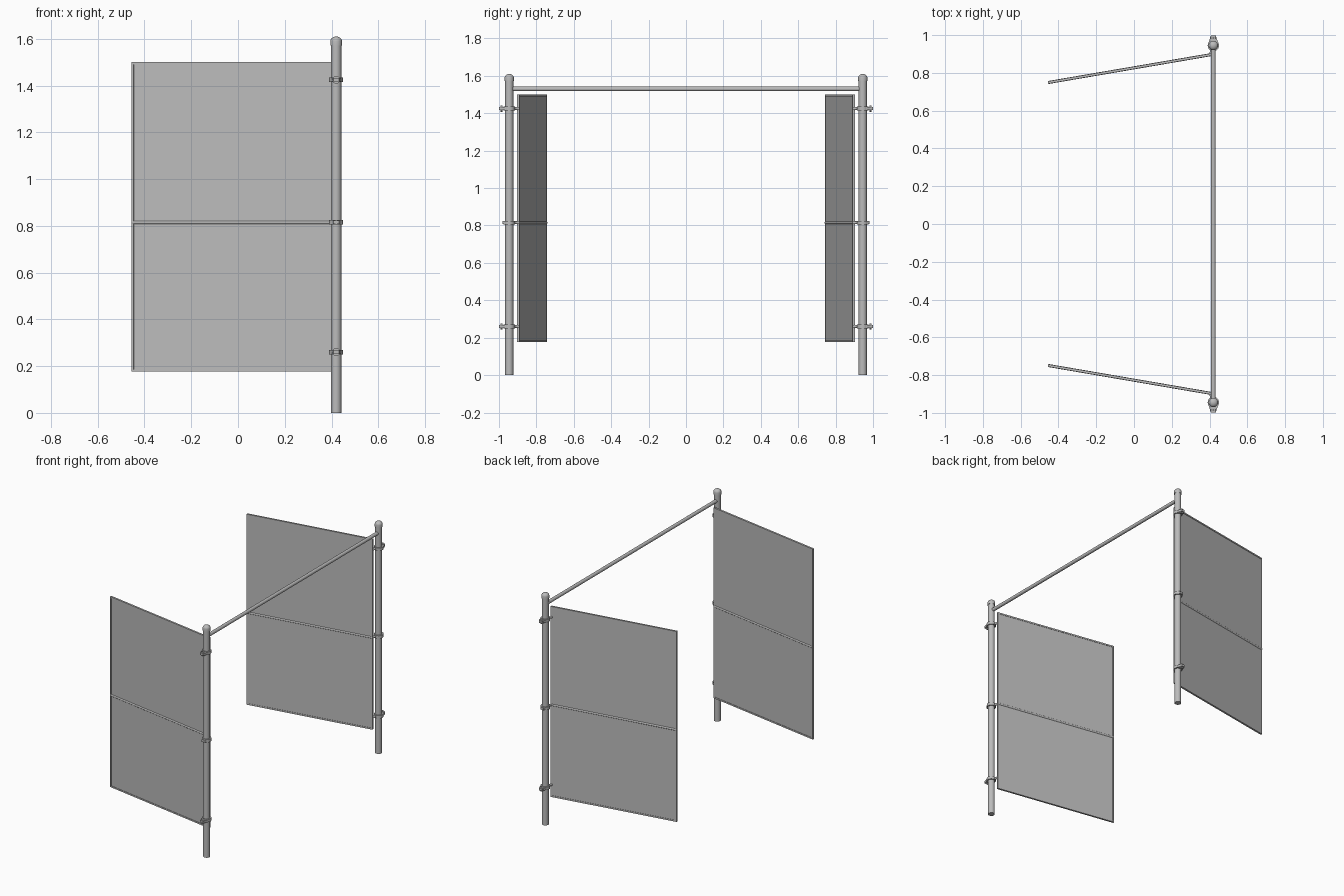
import bpy, math
from mathutils import Vector

cube = bpy.data.objects.get("Cube")
if cube:
    bpy.data.objects.remove(cube, do_unlink=True)

steel = bpy.data.materials.new("galvanised grey")
steel.use_nodes = True
GREY = (0.5, 0.5, 0.5, 1)
steel.diffuse_color = GREY
steel.node_tree.nodes["Principled BSDF"].inputs["Base Color"].default_value = GREY

POST_X, POST_Y = 0.42, 0.945
BOTTOM, TOP, MIDDLE = 0.176, 1.5, 0.815


def finish(name, smooth=False):
    ob = bpy.context.object
    ob.name = name
    ob.data.materials.append(steel)
    if smooth:
        bpy.ops.object.shade_smooth_by_angle(angle=math.radians(40))
    return ob


def tube(name, a, b, radius, sides=24):
    a, b = Vector(a), Vector(b)
    d = b - a
    bpy.ops.mesh.primitive_cylinder_add(
        vertices=sides, radius=radius, depth=d.length, location=(a + b) / 2,
        rotation=d.to_track_quat('Z', 'Y').to_euler())
    return finish(name, True)


def box(name, centre, size, angle=0):
    bpy.ops.mesh.primitive_cube_add(size=1, location=centre, rotation=(0, 0, angle))
    bpy.context.object.scale = size
    bpy.ops.object.transform_apply(location=False, rotation=False, scale=True)
    return finish(name)


def lathe(name, profile, location, sides=24):
    verts = [(r * math.cos(t), r * math.sin(t), z) for r, z in profile
             for t in (2 * math.pi * i / sides for i in range(sides))]
    faces = [(k * sides + i, k * sides + (i + 1) % sides,
              (k + 1) * sides + (i + 1) % sides, (k + 1) * sides + i)
             for k in range(len(profile) - 1) for i in range(sides)]
    faces += [tuple(reversed(range(sides))),
              tuple(range(len(verts) - sides, len(verts)))]
    me = bpy.data.meshes.new(name)
    me.from_pydata(verts, [], faces)
    ob = bpy.data.objects.new(name, me)
    ob.location = location
    bpy.context.collection.objects.link(ob)
    bpy.ops.object.select_all(action='DESELECT')
    ob.select_set(True)
    bpy.context.view_layer.objects.active = ob
    return finish(name, True)


def prism(name, outline, z, height):
    n = len(outline)
    verts = [(x, y, z + s * height / 2) for s in (-1, 1) for x, y in outline]
    faces = [tuple(reversed(range(n))), tuple(range(n, 2 * n))]
    faces += [(i, (i + 1) % n, n + (i + 1) % n, n + i) for i in range(n)]
    me = bpy.data.meshes.new(name)
    me.from_pydata(verts, [], faces)
    me.materials.append(steel)
    bpy.context.collection.objects.link(bpy.data.objects.new(name, me))


for side, s in (("front", -1), ("back", 1)):
    # Post with a domed cap
    tube(side + "_post", (POST_X, s * POST_Y, 0), (POST_X, s * POST_Y, 1.585), 0.022)
    dome = [(0.025 * math.cos(t), 1.59 + 0.02 * math.sin(t))
            for t in (math.radians(a) for a in range(0, 89, 17))]
    lathe(side + "_post_cap", [(0.025, 1.572)] + dome, (POST_X, s * POST_Y, 0))

    # Angled panel: sheet, rim and middle rail
    hinge = Vector((0.41, s * 0.897, 0))
    free = Vector((-0.455, s * 0.749, 0))
    along = free - hinge
    length, angle = along.length, math.atan2(along.y, along.x)
    u = along.normalized()
    mid = (hinge + free) / 2
    up = Vector((0, 0, 1))
    centre_z = (TOP + BOTTOM) / 2
    box(side + "_panel_sheet", mid + up * centre_z,
        (length - 0.004, 0.008, TOP - BOTTOM - 0.004), angle)
    for part, z in (("bottom", BOTTOM + 0.005), ("top", TOP - 0.005)):
        box(f"{side}_panel_{part}_rim", mid + up * z, (length, 0.013, 0.01), angle)
    for part, p in (("hinge", hinge + u * 0.005), ("free", free - u * 0.005)):
        box(f"{side}_panel_{part}_rim", p + up * centre_z,
            (0.01, 0.013, TOP - BOTTOM), angle)
    tube(side + "_panel_middle_rail", hinge + up * MIDDLE, free + up * MIDDLE, 0.008, 16)

    # Clamps: collar, tapered lug, bolt and hinge arm
    for level, z in (("lower", 0.26), ("middle", MIDDLE), ("upper", 1.425)):
        name = f"{side}_{level}_clamp"
        reach = 0.036 if level == "middle" else 0.054
        tube(name + "_collar", (POST_X, s * POST_Y, z - 0.01),
             (POST_X, s * POST_Y, z + 0.01), 0.03)
        lug = [(-0.027, 0.01), (0.027, 0.01), (0.012, reach), (-0.012, reach)]
        outline = [(POST_X + x, s * (POST_Y + y)) for x, y in lug]
        prism(name + "_lug", outline if s > 0 else outline[::-1], z, 0.016)
        if level != "middle":
            tube(name + "_bolt_head", (POST_X, s * (POST_Y + 0.036), z),
                 (POST_X, s * (POST_Y + 0.046), z), 0.017, 12)
        tube(name + "_arm", (POST_X, s * POST_Y, z), (POST_X - 0.015, s * 0.897, z), 0.008, 12)

# Cross bar joining the posts
tube("cross_bar", (POST_X, -POST_Y, 1.53), (POST_X, POST_Y, 1.53), 0.012)
